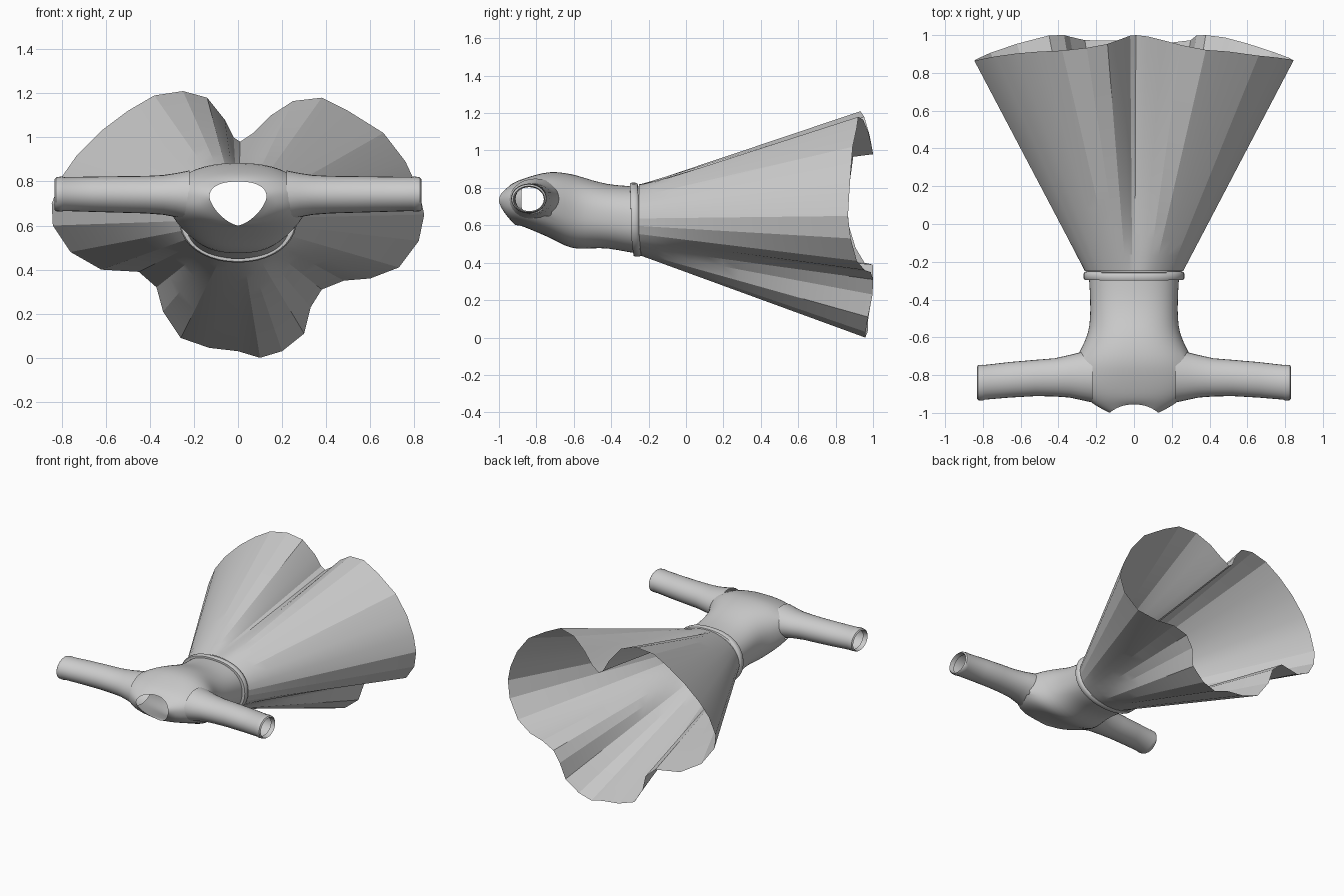
import bpy, bmesh, math

if "Cube" in bpy.data.objects:
    bpy.data.objects.remove(bpy.data.objects["Cube"])


def loft(name, rings, closed=True, subsurf=0, angle=30, drop=None):
    """Skin a list of equal-length rings into an open tube."""
    bm = bmesh.new()
    rows = [[bm.verts.new(p) for p in r] for r in rings]
    n = len(rows[0])
    for a, b in zip(rows, rows[1:]):
        for i in range(n):
            j = (i + 1) % n
            bm.faces.new((a[i], a[j], b[j], b[i]))
    if drop:
        gone = [f for f in bm.faces if drop(f.calc_center_median())]
        bmesh.ops.delete(bm, geom=gone, context='FACES')
    bmesh.ops.recalc_face_normals(bm, faces=bm.faces)
    me = bpy.data.meshes.new(name)
    bm.to_mesh(me)
    bm.free()
    ob = bpy.data.objects.new(name, me)
    bpy.context.collection.objects.link(ob)
    if subsurf:
        m = ob.modifiers.new("smooth", 'SUBSURF')
        m.levels = m.render_levels = subsurf
    bpy.ops.object.select_all(action='DESELECT')
    ob.select_set(True)
    bpy.context.view_layer.objects.active = ob
    bpy.ops.object.shade_smooth_by_angle(angle=math.radians(angle))
    return ob


def body_ring(y_side, y_top, y_bot, hw, zt, zb, zc, power=2.4, n=40):
    """Cross-section of the torso; y may differ at sides, back and chest."""
    pts = []
    for i in range(n):
        t = 2 * math.pi * i / n
        c, s = math.cos(t), math.sin(t)
        e = 2 / (power if s < 0 else 2.3)
        x = hw * math.copysign(abs(c) ** e, c)
        w = math.copysign(abs(s) ** e, s)
        z = zc + w * ((zt - zc) if s > 0 else (zc - zb))
        y = y_side + ((y_top if s > 0 else y_bot) - y_side) * s * s
        pts.append((x, y, z))
    return pts


# Skirt: pleated hem outline (x, z) drawn back to an oval waist
hem = [(.01, .98), (.07, 1.02), (.15, 1.10), (.25, 1.165), (.38, 1.18), (.5, 1.12),
       (.66, 1.02), (.76, .89), (.82, .76), (.845, .65), (.82, .53), (.73, .41),
       (.6, .36), (.48, .35), (.38, .31), (.33, .23), (.3, .11), (.2, .03),
       (.1, .0), (0, .03), (-.13, .045), (-.26, .09), (-.34, .21), (-.37, .32),
       (-.45, .39), (-.62, .40), (-.76, .48), (-.84, .6), (-.845, .7), (-.8, .82),
       (-.73, .92), (-.62, 1.03), (-.5, 1.12), (-.38, 1.19), (-.25, 1.21),
       (-.14, 1.18), (-.06, 1.08), (-.02, 1.0)]
columns = []
for x, z in hem:
    t = math.atan2((z - .63) / .57, x / .84)
    wx, wz = .26 * math.cos(t), .63 + .19 * math.sin(t)
    d2 = (x - wx) ** 2 + (z - wz) ** 2
    y = -.25 + math.sqrt(1.588 - d2) + .03 * max(0, -math.sin(t))
    columns.append(((wx, -.25, wz), (min(max(x, -1), 1), min(y, 1), z)))
rows = 14
skirt = [[tuple(a + (b - a) * k / rows for a, b in zip(p, q)) for p, q in columns]
         for k in range(rows + 1)]
loft("skirt", skirt, angle=15)

# Waistband: a thin raised band with rolled edges
band = [(-.295, .24, .81, .45), (-.295, .262, .823, .437), (-.285, .268, .828, .432),
        (-.265, .268, .828, .432), (-.255, .262, .823, .437), (-.25, .25, .81, .45)]
loft("waistband", [body_ring(y, y - .005, y + .015, hw, zt, zb, .63, 2.1)
                   for y, hw, zt, zb in band], angle=40)

# Bodice: waist to neckline, opened where the sleeves join
bodice = [(-.28, -.28, -.265, .24, .81, .45, .63),
          (-.34, -.34, -.33, .235, .812, .46, .64),
          (-.42, -.42, -.41, .232, .82, .477, .65),
          (-.50, -.50, -.50, .232, .84, .478, .66),
          (-.58, -.58, -.58, .242, .867, .47, .67),
          (-.65, -.65, -.65, .275, .882, .49, .69),
          (-.72, -.73, -.71, .31, .888, .525, .71),
          (-.80, -.80, -.79, .318, .872, .56, .72),
          (-.88, -.87, -.85, .295, .85, .585, .73),
          (-.94, -.92, -.88, .24, .83, .597, .73),
          (-.98, -.945, -.90, .17, .812, .60, .73)]
rings = [body_ring(*r) for r in bodice]
rings.append(body_ring(-1, -.955, -.912, .13, .80, .60, .73, 1.5))
loft("bodice", rings, subsurf=1, angle=50,
     drop=lambda c: abs(c.x) > .25 and -.89 < c.y < -.73 and .66 < c.z < .81)

# Sleeves: tapered tubes with a cuff turned inwards
sleeve = [(.22, -.805, .14, .735, .115), (.28, -.805, .127, .738, .1),
          (.34, -.806, .113, .739, .09), (.42, -.812, .101, .74, .085),
          (.52, -.815, .096, .741, .083), (.66, -.825, .094, .742, .08),
          (.79, -.838, .092, .743, .077), (.80, -.84, .095, .743, .08),
          (.825, -.84, .093, .742, .077), (.832, -.84, .084, .74, .07),
          (.80, -.838, .078, .74, .064)]
for side, label in ((-1, "left"), (1, "right")):
    tube = [[(side * x, yc + ry * math.cos(math.tau * i / 28), zc + rz * math.sin(math.tau * i / 28))
             for i in range(28)] for x, yc, ry, zc, rz in sleeve]
    loft(label + "_sleeve", tube, angle=40)
